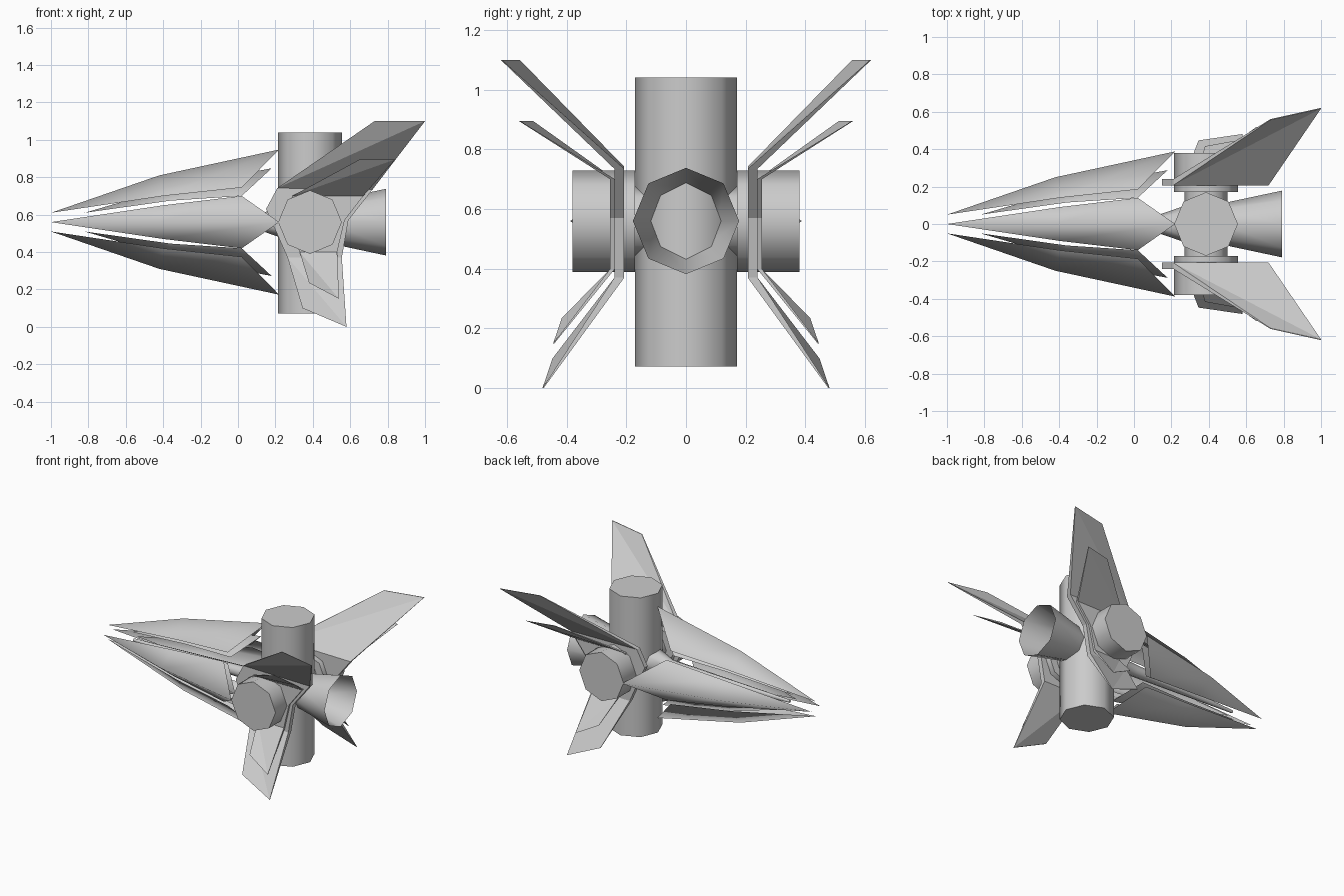
import bpy, bmesh, math
from mathutils import Vector, Matrix

if "Cube" in bpy.data.objects:
    bpy.data.objects.remove(bpy.data.objects["Cube"], do_unlink=True)

GREY = bpy.data.materials.new("hull_grey")
GREY.use_nodes = True
GREY.diffuse_color = (0.6, 0.6, 0.6, 1)
GREY.node_tree.nodes["Principled BSDF"].inputs["Base Color"].default_value = (0.6, 0.6, 0.6, 1)

AXIS_Z = 0.56    # height of the main axis
HUB_X = 0.385    # where the cylinders cross


def loft(name, rings, closed=True, caps=True, smooth=None, creased=False):
    """Skin a list of equally long point rings into one object."""
    bm = bmesh.new()
    rows = [[bm.verts.new(p) for p in ring] for ring in rings]
    n = len(rows[0])
    for a, b in zip(rows, rows[1:]):
        for i in range(n if closed else n - 1):
            j = (i + 1) % n
            bm.faces.new((a[i], a[j], b[j], b[i]))
    if caps:
        bm.faces.new(rows[0])
        bm.faces.new(rows[-1])
    bmesh.ops.remove_doubles(bm, verts=bm.verts, dist=0.0005)
    bmesh.ops.recalc_face_normals(bm, faces=bm.faces)
    if creased:
        bmesh.ops.triangulate(bm, faces=bm.faces, quad_method='LONG_EDGE')
    mesh = bpy.data.meshes.new(name)
    bm.to_mesh(mesh)
    bm.free()
    mesh.materials.append(GREY)
    obj = bpy.data.objects.new(name, mesh)
    bpy.context.collection.objects.link(obj)
    if smooth:
        bpy.ops.object.select_all(action='DESELECT')
        obj.select_set(True)
        bpy.context.view_layer.objects.active = obj
        bpy.ops.object.shade_smooth_by_angle(angle=math.radians(smooth))
    return obj


def turned(name, axis, profile, caps=True):
    """Eight-sided turned part: profile is (position along axis, radius)."""
    rings = []
    for d, r in profile:
        ring = []
        for k in range(8):
            c, s = r * math.cos(k * math.pi / 4), r * math.sin(k * math.pi / 4)
            ring.append({'x': (d, c, AXIS_Z + s),
                         'y': (HUB_X + c, d, AXIS_Z + s),
                         'z': (HUB_X + c, s, d)}[axis])
        rings.append(ring)
    return loft(name, rings, caps=caps, smooth=50)


# Hub: upright tank, cross shaft, side pods and collars
turned("upright_tank", 'z', [(0.072, 0.17), (1.04, 0.17)])
turned("cross_shaft", 'y', [(-0.25, 0.115), (0.25, 0.115)])
for side, s in (("left", 1), ("right", -1)):
    turned(side + "_side_pod", 'y', [(s * 0.23, 0.17), (s * 0.38, 0.17)])
    turned(side + "_collar", 'y', [(s * 0.17, 0.17), (s * 0.207, 0.17)])

# Open exhaust nozzle and the core that carries the nose
turned("exhaust_nozzle", 'x', [(0.47, 0.11), (0.79, 0.178)], caps=False)
turned("nose_core", 'x', [(-0.8, 0.01), (0.0, 0.04), (0.12, 0.045), (0.25, 0.09)])


def petal(name, turn, stations):
    """Ridged nose shell; station = x edge, x ridge, half width, edge and ridge radius."""
    rot = Matrix.Rotation(turn, 3, 'X')
    centre = Vector((0, 0, AXIS_Z))
    rings = [[rot @ Vector(p) + centre for p in ((xe, -w, re), (xr, 0, rr), (xe, w, re))]
             for xe, xr, w, re, rr in stations]
    return loft(name, rings, closed=False, caps=False, smooth=180)


# Nose: four outer petals with four smaller petals inside
OUTER = [(-1, -1, 0, 0.05, 0.05), (-0.4, -0.42, 0.09, 0.14, 0.25), (0.02, 0.22, 0.14, 0.185, 0.388)]
INNER = [(-0.82, -0.82, 0, 0.05, 0.05), (-0.36, -0.36, 0.07, 0.115, 0.185), (0.02, 0.18, 0.11, 0.14, 0.288)]
for i, where in enumerate(("top", "right", "bottom", "left")):
    petal(where + "_outer_petal", i * math.pi / 2, OUTER)
    petal(where + "_inner_petal", i * math.pi / 2, INNER)


def fin_plate(name, side, rows):
    """Folded fin; row = front point, rear point, thickness across y."""
    rings = []
    for (xf, yf, zf), (xr, yr, zr), t in rows:
        rings.append([(xf, side * yf, zf), (xr, side * yr, zr),
                      (xr, side * (yr + t), zr), (xf, side * (yf + t), zf)])
    return loft(name, rings, creased=True)


# Folded fins: upper wing, side plate and lower fin in one piece
LARGE = [((0.73, 0.557, 1.10), (1.0, 0.617, 1.10), 0.004),
         ((0.21, 0.207, 0.742), (0.72, 0.207, 0.735), 0.033),
         ((0.15, 0.207, 0.63), (0.59, 0.207, 0.57), 0.033),
         ((0.265, 0.207, 0.37), (0.555, 0.207, 0.37), 0.033),
         ((0.345, 0.443, 0.10), (0.58, 0.477, 0.0), 0.004)]
SMALL = [((0.65, 0.512, 0.895), (0.84, 0.556, 0.895), 0.004),
         ((0.29, 0.238, 0.70), (0.67, 0.238, 0.70), 0.016),
         ((0.25, 0.238, 0.57), (0.57, 0.238, 0.57), 0.016),
         ((0.33, 0.238, 0.40), (0.53, 0.238, 0.40), 0.016),
         ((0.38, 0.412, 0.235), (0.54, 0.441, 0.15), 0.004)]
for side, s in (("left", 1), ("right", -1)):
    fin_plate(side + "_large_fin", s, LARGE)
    fin_plate(side + "_small_fin", s, SMALL)
